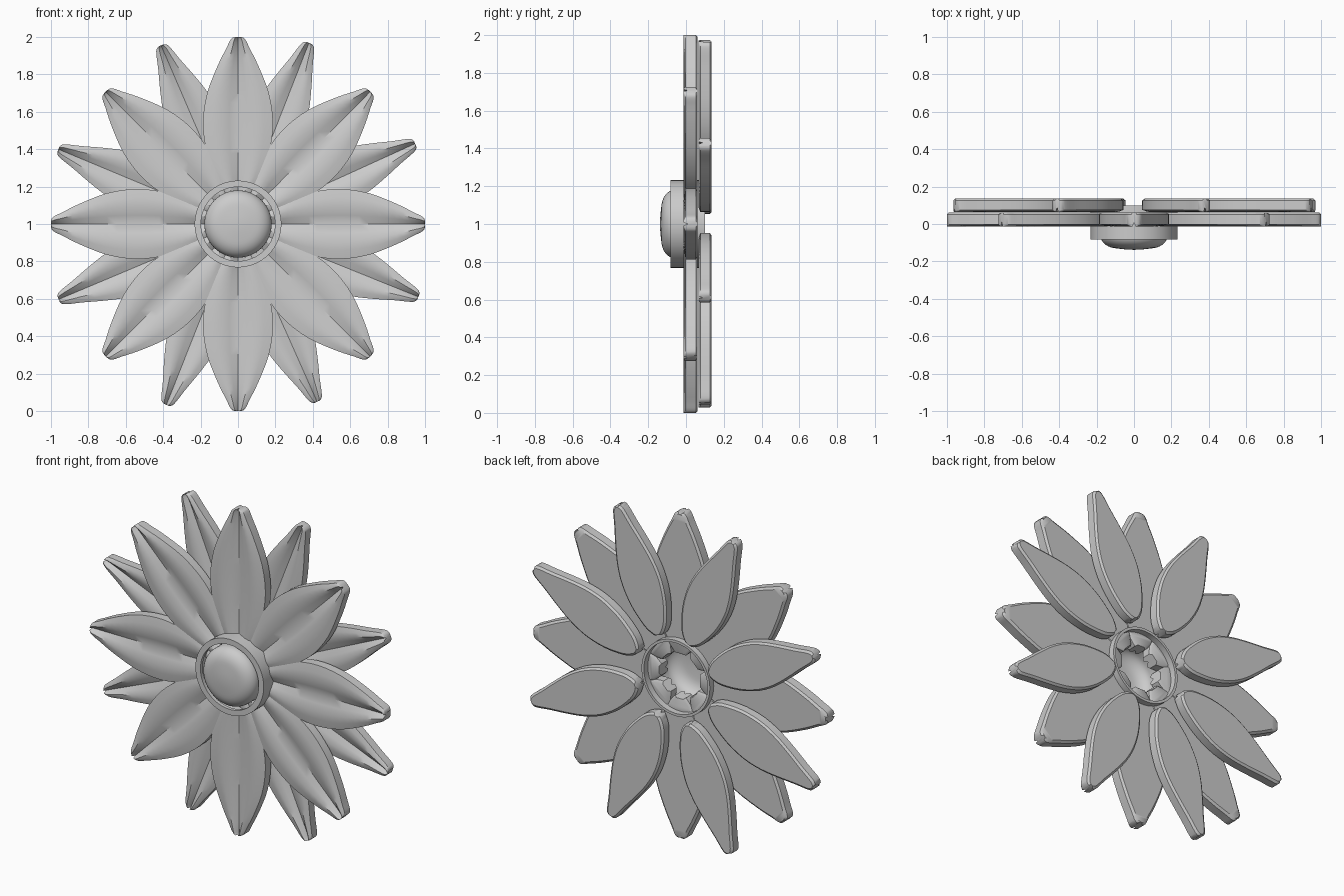
import bpy, bmesh
from math import sin, cos, pi, radians
from mathutils import Matrix

if "Cube" in bpy.data.objects:
    bpy.data.objects.remove(bpy.data.objects["Cube"])

# petal outlines: (distance from flower centre, half width)
FRONT = [(.13, .035), (.15, .055), (.2, .09), (.3, .14), (.42, .175), (.55, .187), (.7, .165),
         (.85, .107), (.94, .062), (.98, .043), (.995, .03), (1.0, .014)]
BACK = [(.265, .02), (.28, .042), (.33, .08), (.45, .125), (.58, .143), (.7, .132),
        (.82, .1), (.93, .064), (1.0, .044), (1.03, .031), (1.04, .014)]
# front-face relief: raised bands either side of a central valley
RELIEF = [(0, .012), (.25, -.002), (.5, -.013), (.75, -.010), (1, -.002)]
SECTION = [(-u, y) for u, y in RELIEF[:0:-1]] + RELIEF


def smooth_line(pts, n=3):
    """Catmull-Rom through the outline points."""
    out = []
    for i in range(len(pts) - 1):
        p = [pts[max(0, min(len(pts) - 1, i + k))] for k in (-1, 0, 1, 2)]
        for s in range(n):
            t = s / n
            out.append(tuple(.5 * (2 * b + (c - a) * t + (2 * a - 5 * b + 4 * c - d) * t * t
                                   + (3 * b - a - 3 * c + d) * t ** 3)
                             for a, b, c, d in zip(*p)))
    return out + [pts[-1]]


def finish(bm, name, angle=30):
    bmesh.ops.recalc_face_normals(bm, faces=bm.faces)
    mesh = bpy.data.meshes.new(name)
    bm.to_mesh(mesh)
    bm.free()
    ob = bpy.data.objects.new(name, mesh)
    bpy.context.collection.objects.link(ob)
    bpy.ops.object.select_all(action='DESELECT')
    ob.select_set(True)
    bpy.context.view_layer.objects.active = ob
    bpy.ops.object.shade_smooth_by_angle(angle=radians(angle))
    return ob


def petal_mesh(name, outline, y_back):
    bm = bmesh.new()
    line = smooth_line(outline)
    mid = (line[0][0] + line[-1][0]) / 2
    rows = []
    for r, w in line:
        ri = mid + (r - mid) * .98          # softened back edge
        wi = max(w - .012, w * .5)
        row = [(u * w, y, r) for u, y in SECTION]
        row += [(w, y_back - .01, r), (wi, y_back, ri), (-wi, y_back, ri), (-w, y_back - .01, r)]
        rows.append([bm.verts.new(c) for c in row])
    n = len(rows[0])
    for a, b in zip(rows, rows[1:]):
        for i in range(n):
            j = (i + 1) % n
            bm.faces.new((a[i], a[j], b[j], b[i]))
    bm.faces.new(rows[0])
    bm.faces.new(rows[-1])
    return finish(bm, name, 35)


def petals(name, outline, y_back, y_offset, angles):
    first = petal_mesh(name, outline, y_back)
    for k, a in enumerate(angles):
        ob = first if k == 0 else first.copy()
        if k:
            bpy.context.collection.objects.link(ob)
        ob.matrix_world = Matrix.Translation((0, y_offset, 1)) @ Matrix.Rotation(radians(a), 4, 'Y')


def lathe(name, profile, closed, seg=64):
    """Turn an (r, y) profile around the flower axis."""
    bm = bmesh.new()
    rings = [[bm.verts.new((r * sin(2 * pi * k / seg), y, 1 + r * cos(2 * pi * k / seg)))
              for k in range(seg)] if r else [bm.verts.new((0, y, 1))] for r, y in profile]
    pairs = list(zip(rings, rings[1:])) + ([(rings[-1], rings[0])] if closed else [])
    for a, b in pairs:
        for k in range(seg):
            j = (k + 1) % seg
            if len(b) == 1:
                bm.faces.new((a[k], a[j], b[0]))
            else:
                bm.faces.new((a[k], a[j], b[j], b[k]))
    return finish(bm, name)


# two layers of petals, the rear one slightly irregular
petals("front_petal", FRONT, .062, 0, [45 * k for k in range(8)])
petals("back_petal", BACK, .058, .078, [-23.3, 21.4, 65.6, 112, 156, 201.6, 247.2, 292.6])

# collar ring with a front lip
lathe("collar_ring", [(.232, .10), (.232, -.082), (.198, -.082), (.198, -.06), (.216, -.05), (.216, .10)], True)

# hollow centre dome, open at the back
dome = [(.18, 0), (.18, -.06)]
dome += [(.09 + .09 * cos(t * pi / 16), -.06 - .07 * sin(t * pi / 16)) for t in range(1, 8)]
dome += [(.09, -.131), (.045, -.136), (0, -.138)]
lathe("centre_dome", dome, False)
